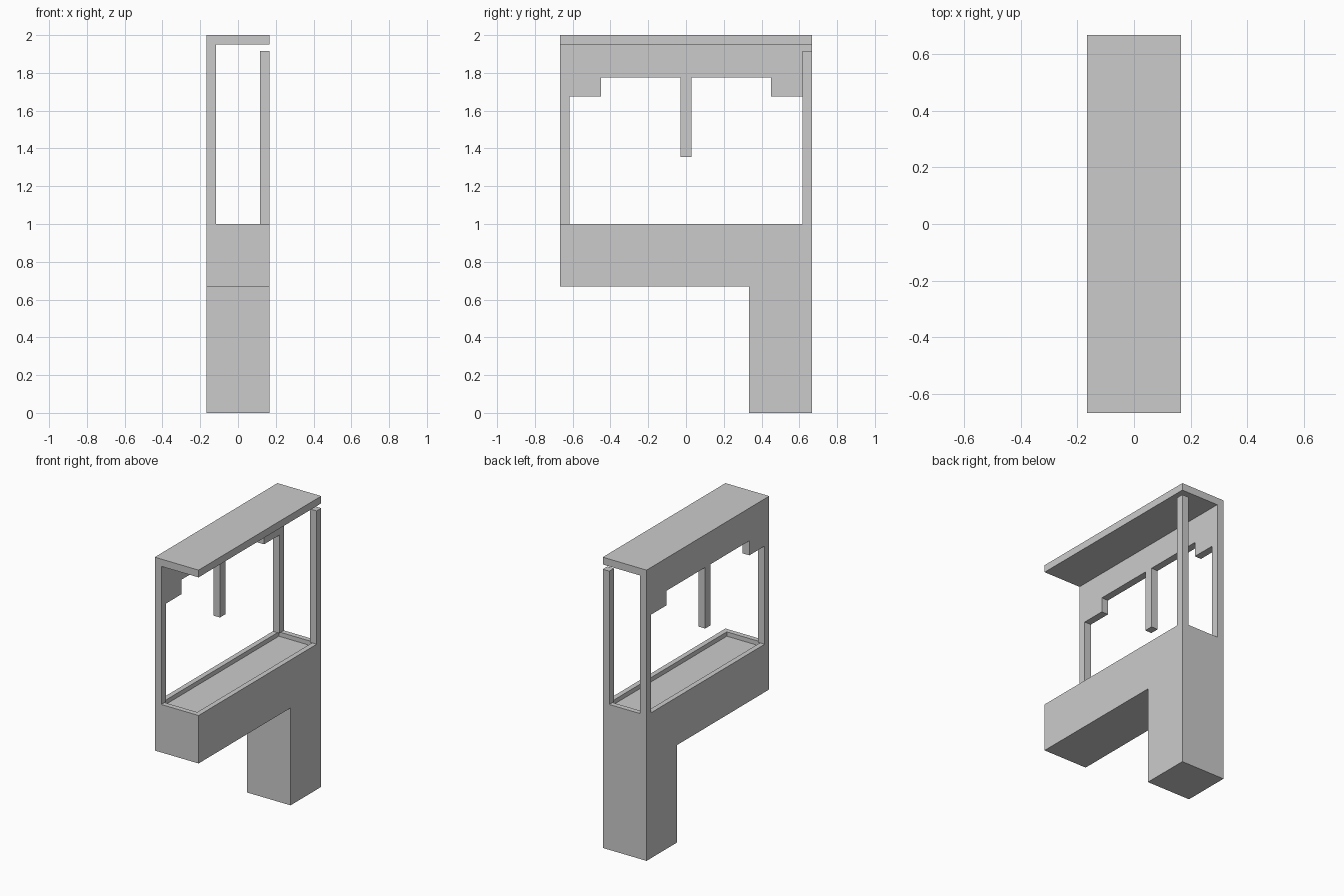
import bpy, bmesh

if "Cube" in bpy.data.objects:
    bpy.data.objects.remove(bpy.data.objects["Cube"])

W, L, T = 1 / 6, 2 / 3, 0.05   # half width, half length, frame thickness


def extrude_profile(name, pts, x0, x1):
    """Closed (y, z) outline extruded along x."""
    bm = bmesh.new()
    face = bm.faces.new([bm.verts.new((x0, y, z)) for y, z in pts])
    ext = bmesh.ops.extrude_face_region(bm, geom=[face])
    moved = [v for v in ext["geom"] if isinstance(v, bmesh.types.BMVert)]
    bmesh.ops.translate(bm, verts=moved, vec=(x1 - x0, 0, 0))
    bmesh.ops.recalc_face_normals(bm, faces=bm.faces[:])
    mesh = bpy.data.meshes.new(name)
    bm.to_mesh(mesh)
    bm.free()
    ob = bpy.data.objects.new(name, mesh)
    bpy.context.collection.objects.link(ob)
    return ob


def rect(y0, y1, z0, z1):
    return [(y0, z0), (y1, z0), (y1, z1), (y0, z1)]


# L-shaped base: counter on a single leg
base = extrude_profile("counter_base", [
    (L / 2, 0), (L, 0), (L, 1), (-L, 1), (-L, 0.67), (L / 2, 0.67)], -W, W)

# Shallow recess in the counter top, leaving a rim
bm = bmesh.new()
bm.from_mesh(base.data)
bm.faces.ensure_lookup_table()
top = max(bm.faces, key=lambda f: f.calc_center_median().z)
bmesh.ops.inset_region(bm, faces=[top], thickness=T)
ext = bmesh.ops.extrude_face_region(bm, geom=[top])
floor_verts = [v for v in ext["geom"] if isinstance(v, bmesh.types.BMVert)]
bmesh.ops.translate(bm, verts=floor_verts, vec=(0, 0, -0.03))
if top.is_valid:
    bmesh.ops.delete(bm, geom=[top], context='FACES_ONLY')
bmesh.ops.recalc_face_normals(bm, faces=bm.faces[:])
bm.to_mesh(base.data)
bm.free()

# Side frame: two posts, stepped brackets and a central hanging bar
half = [(0.03, 1.355), (0.03, 1.775), (0.45, 1.775), (0.45, 1.675),
        (L - T, 1.675), (L - T, 1), (L, 1), (L, 1.95)]
outline = half + [(-y, z) for y, z in reversed(half)]
extrude_profile("side_frame", outline, -W, -W + T)

# Free-standing corner post, stopping short of the roof
extrude_profile("corner_post", rect(L - T, L, 1, 1.917), W - T, W)

# Flat roof
extrude_profile("roof", rect(-L, L, 1.95, 2), -W, W)
